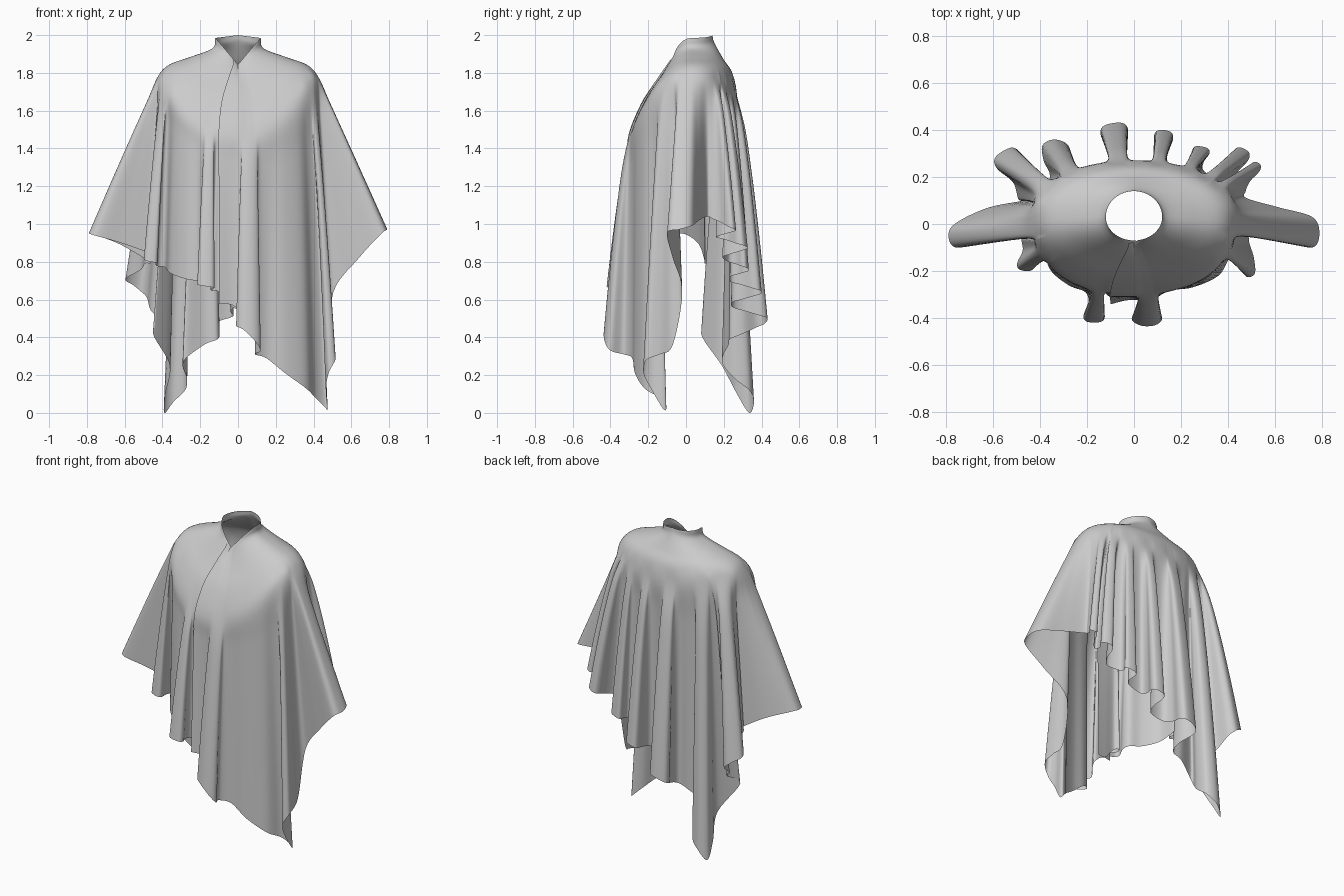
import bpy, math
from mathutils import Vector

if "Cube" in bpy.data.objects:
    bpy.data.objects.remove(bpy.data.objects["Cube"])


def lobe(bx, by, tx, ty, w, z):
    """Bulb-shaped fold of the hem, from its neck on the body out to its tip."""
    b, d = Vector((bx, by)), Vector((tx - bx, ty - by))
    n = Vector((-d.y, d.x)).normalized() * w
    shape = [(0, -.38), (.35, -.24), (.75, -.45), (.95, -.36), (1, 0),
             (.95, .36), (.75, .45), (.35, .24), (0, .38)]
    return [(*(b + d * u + n * v), z if u == 1 else None) for u, v in shape]


def catmull(p, per):
    """Smooth curve through points p with `per` steps per span."""
    q = [p[0] * 2 - p[1]] + p + [p[-1] * 2 - p[-2]]
    out = []
    for i in range(1, len(q) - 2):
        a, b, c, d = q[i - 1:i + 3]
        for k in range(per):
            t = k / per
            out.append(0.5 * (2 * b + (c - a) * t + (2 * a - 5 * b + 4 * c - d) * t * t
                              + (3 * b - a - 3 * c + d) * t ** 3))
    return out + [p[-1].copy()]


# Hem outline: front opening, +x front panel with its corner, +x arm
hem = [(-.10, -.33, .58), (-.03, -.315, .57), (.03, -.32, .52), (.02, -.355, .48),
       (-.01, -.40, .46), (.03, -.43, .44), (.09, -.43, .38), (.12, -.40, .33), (.09, -.33, .31),
       (.15, -.285, .29), (.25, -.27, .21), (.36, -.22, .13), (.41, -.14, .08),
       (.46, -.105, .03), (.475, -.12, .02), (.465, -.18, .12), (.48, -.225, .21),
       (.515, -.21, .28), (.51, -.14, .31), (.49, -.07, .36),
       (.505, -.02, .64), (.64, -.07, .82),
       (.76, -.10, .95), (.79, -.04, .97), (.76, .03, .99), (.62, .07, 1.02), (.48, .11, 1.04)]
# Back folds and the long back corner
hem += lobe(.46, .15, .53, .26, .05, .97)
hem += lobe(.40, .18, .47, .32, .08, .88)
hem += lobe(.27, .23, .29, .33, .08, .76)
hem += lobe(.11, .24, .13, .40, .09, .64)
hem += lobe(-.06, .24, -.09, .43, .13, .49)
hem += [(-.18, .225, .36), (-.29, .19, .27), (-.27, .26, .18), (-.28, .335, .12),
        (-.34, .36, .06), (-.39, .335, .0), (-.385, .27, .10), (-.36, .19, .25), (-.45, .08, .42)]
hem += lobe(-.45, .13, -.56, .31, .13, .68)
# -x arm and -x front panel
hem += [(-.47, .10, .80), (-.62, .07, .89), (-.75, .01, .94), (-.79, -.04, .95),
        (-.76, -.10, .94), (-.62, -.075, .90), (-.48, -.05, .85)]
hem += lobe(-.45, -.07, -.465, -.20, .08, .80)
hem += [(-.385, -.08, .77), (-.36, -.19, .74), (-.28, -.26, .71)]
hem += lobe(-.17, -.29, -.17, -.42, .10, .67)
hem += [(-.10, -.31, .64), (-.03, -.30, .56), (.03, -.29, .55)]

# Fill the heights of the folds by arc length
arc = [0.0]
for a, b in zip(hem, hem[1:]):
    arc.append(arc[-1] + math.dist(a[:2], b[:2]))
known = [i for i, p in enumerate(hem) if p[2] is not None]
ctrl = []
for i, p in enumerate(hem):
    z = p[2]
    if z is None:
        lo = max(k for k in known if k < i)
        hi = min(k for k in known if k > i)
        f = (arc[i] - arc[lo]) / (arc[hi] - arc[lo])
        z = hem[lo][2] * (1 - f) + hem[hi][2] * f
    ctrl.append(Vector((p[0], p[1], z)))
line = catmull(ctrl, 6)
N = len(line)

# Body angle of each column, made monotonic and evenly spread
CY = .03
phi = []
for i, p in enumerate(line):
    a = math.atan2((p.y - CY) / (.25 if p.y > CY else .32), p.x / .45)
    phi.append(a + 2 * math.pi if i > N / 2 and a < 0 else a)
phi.sort()
for _ in range(60):
    phi = [phi[0]] + [(phi[i - 1] + 2 * phi[i] + phi[i + 1]) / 4 for i in range(1, N - 1)] + [phi[-1]]

# Body rings: side x, z / back y, z / front y, z
rings = [(.12, 1.985, .14, 2.0, -.07, 1.845),
         (.135, 1.93, .15, 1.96, -.09, 1.825),
         (.25, 1.885, .20, 1.87, -.16, 1.74),
         (.37, 1.84, .245, 1.80, -.23, 1.63),
         (.43, 1.77, .27, 1.68, -.295, 1.47)]


def ring_point(k, a):
    xs, zs, yb, zb, yf, zf = rings[k]
    c, s = math.cos(a), math.sin(a)
    e = 1 if k < 2 else (.93 if s > 0 else .87)
    y, z = (yb, zb) if s > 0 else (yf, zf)
    f = 1 - abs(c) if k < 2 else s * s
    return Vector((math.copysign(abs(c) ** e, c) * xs, CY + (y - CY) * abs(s) ** e, zs + (z - zs) * f))


# Columns of cloth running from the collar over the shoulders to the hem
verts = []
for i, h in enumerate(line):
    pts = [ring_point(k, phi[i]) for k in range(len(rings))]
    top = pts[-1]
    e = .68 + .32 * math.cos(phi[i]) ** 12
    for s in (.15, .35, .55, .78, 1):
        f = s ** e
        pts.append(Vector((top.x + (h.x - top.x) * f, top.y + (h.y - top.y) * f,
                           top.z + (h.z - top.z) * s)))
    lift = .012 * max(0, 1 - i / 40)      # overlapping front edge
    for p in pts:
        p.y -= lift
    verts += catmull(pts, 5)
R = len(verts) // N
faces = [(i * R + j, i * R + j + 1, (i + 1) * R + j + 1, (i + 1) * R + j)
         for i in range(N - 1) for j in range(R - 1)]

mesh = bpy.data.meshes.new("draped_poncho")
mesh.from_pydata([tuple(v) for v in verts], [], faces)
mesh.update()
mesh.shade_smooth()
poncho = bpy.data.objects.new("draped_poncho", mesh)
bpy.context.collection.objects.link(poncho)
